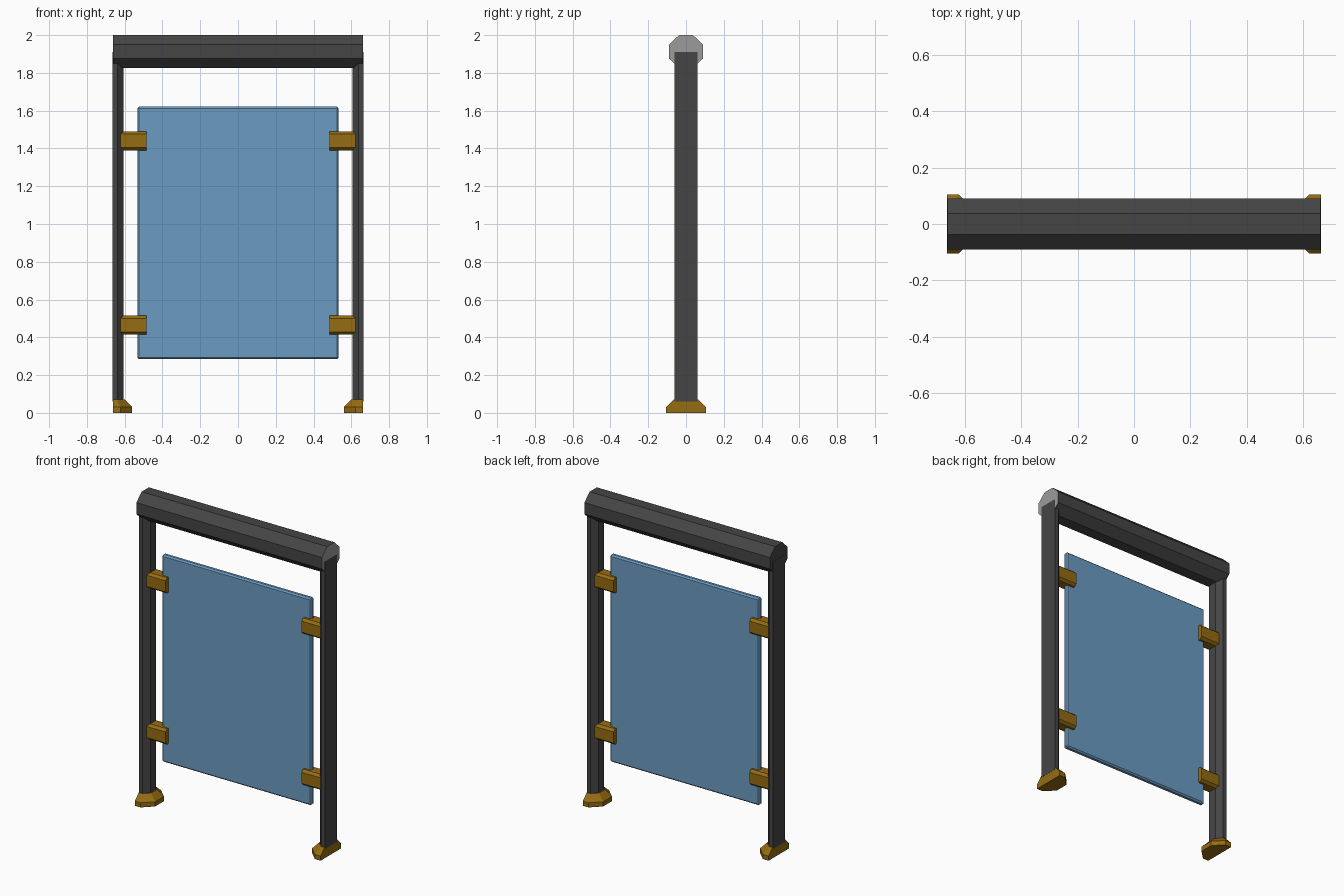
import bpy
import bmesh

cube = bpy.data.objects.get("Cube")
if cube:
    bpy.data.objects.remove(cube, do_unlink=True)


def material(name, color):
    mat = bpy.data.materials.new(name)
    mat.use_nodes = True
    mat.diffuse_color = (*color, 1)
    mat.node_tree.nodes["Principled BSDF"].inputs["Base Color"].default_value = (*color, 1)
    return mat


DARK = material("dark_grey_metal", (0.06, 0.06, 0.06))
PALE = material("pale_grey_cap", (0.33, 0.33, 0.33))
GOLD = material("golden_brass", (0.30, 0.15, 0.006))
GLASS = material("blue_glass", (0.15, 0.33, 0.54))


def loft(name, rings, *mats):
    """Skin a stack of matching rings and cap both ends."""
    bm = bmesh.new()
    loops = [[bm.verts.new(p) for p in ring] for ring in rings]
    for a, b in zip(loops, loops[1:]):
        for i in range(len(a)):
            j = (i + 1) % len(a)
            bm.faces.new((a[i], a[j], b[j], b[i]))
    bm.faces.new(loops[0][::-1])
    bm.faces.new(loops[-1])
    bmesh.ops.recalc_face_normals(bm, faces=bm.faces[:])
    mesh = bpy.data.meshes.new(name)
    bm.to_mesh(mesh)
    bm.free()
    for mat in mats:
        mesh.materials.append(mat)
    obj = bpy.data.objects.new(name, mesh)
    bpy.context.collection.objects.link(obj)
    return obj


def octagon(half_y, half_z, cut_y, cut_z):
    """Chamfered rectangle in the y-z plane."""
    y, z = half_y - cut_y, half_z - cut_z
    return [(y, half_z), (half_y, z), (half_y, -z), (y, -half_z),
            (-y, -half_z), (-half_y, -z), (-half_y, z), (-y, half_z)]


def half_octagon(side, outer, mid, inner, wide, narrow, z):
    """Plan with a flat outer side and chamfered inner corners."""
    half = [(outer, wide), (mid, wide), (inner, narrow)]
    plan = half + [(x, -y) for x, y in reversed(half)]
    return [(side * x, y, z) for x, y in plan]


def x_bar(name, x0, x1, z, profile, *mats):
    return loft(name, [[(x, y, z + dz) for y, dz in profile] for x in (x0, x1)], *mats)


# Top rail, with a pale cap on its left end
rail = x_bar("top_rail", -0.662, 0.662, 1.913, octagon(0.09, 0.087, 0.053, 0.05), DARK, PALE)
for face in rail.data.polygons:
    if face.normal.x > 0.9:
        face.material_index = 1

# Posts, feet and glass clips on both sides
for side, label in ((1, "left"), (-1, "right")):
    loft(label + "_post",
         [half_octagon(side, 0.664, 0.637, 0.605, 0.062, 0.03, z) for z in (0.06, 1.91)], DARK)
    loft(label + "_foot",
         [half_octagon(side, 0.663, 0.622, 0.56, 0.105, 0.045, 0),
          half_octagon(side, 0.663, 0.622, 0.56, 0.105, 0.045, 0.03),
          half_octagon(side, 0.663, 0.64, 0.598, 0.066, 0.03, 0.07)], GOLD)
    for height, z in (("lower", 0.465), ("upper", 1.44)):
        x_bar(f"{label}_{height}_clip", side * 0.485, side * 0.625, z,
              octagon(0.046, 0.05, 0.016, 0.014), GOLD)

# Glass panel with bevelled edges
bpy.ops.mesh.primitive_cube_add(size=1, location=(0, 0, 0.953))
panel = bpy.context.object
panel.name = "glass_panel"
panel.scale = (1.066, 0.034, 1.336)
bpy.ops.object.transform_apply(location=False, rotation=False, scale=True)
panel.data.materials.append(GLASS)
bevel = panel.modifiers.new("edge_bevel", "BEVEL")
bevel.width = 0.009
bevel.segments = 1
